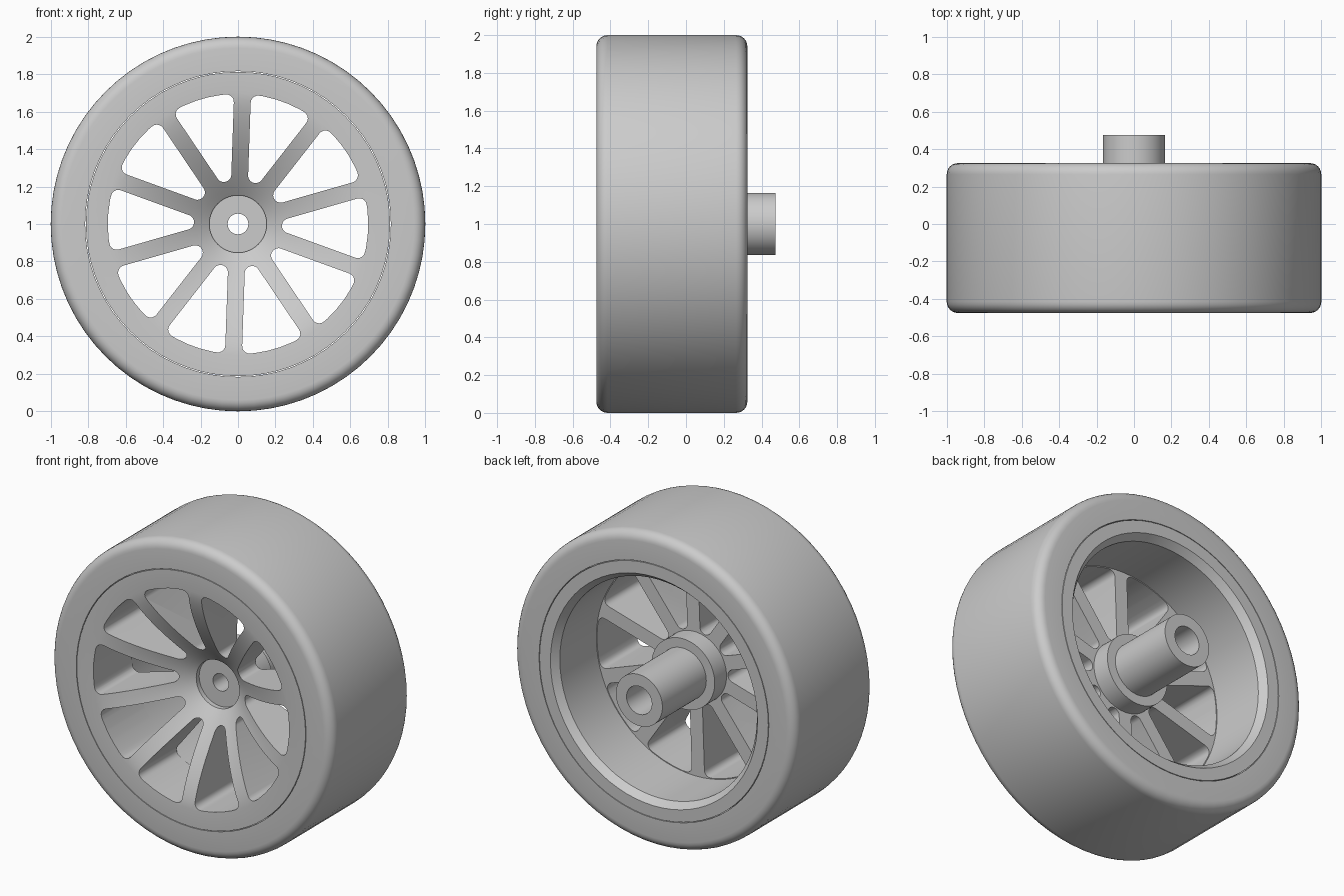
import bpy, bmesh
from math import sin, cos, tan, pi, radians
from mathutils import Matrix, Vector

cube = bpy.data.objects.get("Cube")
if cube:
    bpy.data.objects.remove(cube, do_unlink=True)

AXLE_Z = 1.0
SPOKES = 10
FRONT, BACK, SHAFT_END = -0.475, 0.325, 0.475

grey = bpy.data.materials.new("plain grey")
grey.use_nodes = True
grey.diffuse_color = (0.6, 0.6, 0.6, 1)
grey.node_tree.nodes["Principled BSDF"].inputs["Base Color"].default_value = (0.6, 0.6, 0.6, 1)


def make_object(name, bm):
    bmesh.ops.recalc_face_normals(bm, faces=bm.faces)
    mesh = bpy.data.meshes.new(name)
    bm.to_mesh(mesh)
    bm.free()
    mesh.materials.append(grey)
    obj = bpy.data.objects.new(name, mesh)
    obj.location.z = AXLE_Z
    bpy.context.collection.objects.link(obj)
    return obj


def activate(obj):
    bpy.ops.object.select_all(action="DESELECT")
    obj.select_set(True)
    bpy.context.view_layer.objects.active = obj


def lathe(name, profile, steps):
    """Revolve a closed (radius, y) profile around the axle."""
    bm = bmesh.new()
    verts = [bm.verts.new((r, y, 0)) for r, y in profile]
    edges = [bm.edges.new((v, verts[i - 1])) for i, v in enumerate(verts)]
    bmesh.ops.spin(bm, geom=verts + edges, cent=(0, 0, 0), axis=(0, 1, 0),
                   angle=2 * pi, steps=steps, use_merge=True)
    bmesh.ops.remove_doubles(bm, verts=bm.verts, dist=0.0001)
    return make_object(name, bm)


def corner(r, y, start, radius=0.06, steps=6):
    """Quarter-round points for a tyre shoulder."""
    angles = [radians(start + 90 * i / steps) for i in range(steps + 1)]
    return [(r + radius * cos(a), y + radius * sin(a)) for a in angles]


# Tyre with rounded shoulders
tyre_profile = [(0.816, BACK), (0.816, FRONT)]
tyre_profile += corner(0.94, FRONT + 0.06, -90) + corner(0.94, BACK - 0.06, 0)
tyre = lathe("tyre", tyre_profile, 72)

# Rim, dished face, hub and shaft as one turned part
DISH_R, HUB_R, DISH_DEPTH = 0.70, 0.153, 0.27
dish = [(DISH_R + (HUB_R - DISH_R) * i / 14, FRONT + DISH_DEPTH * (i / 14) ** 1.5)
        for i in range(15)]
hub = [(HUB_R, -0.175), (0.055, -0.175), (0.055, 0.1), (0.09, 0.1)]
shaft = [(0.09, SHAFT_END), (0.165, SHAFT_END), (0.165, 0.03), (0.225, 0.03)]
barrel = [(0.225, -0.09), (0.70, -0.09), (0.70, 0.28), (0.735, BACK)]
wheel = lathe("wheel_rim", [(0.812, BACK), (0.812, FRONT)] + dish + hub + shaft + barrel, 72)


# Cutter for the openings between the spokes
def window_cutter(inner=0.235, outer=0.695, half_spoke=0.045):
    bm = bmesh.new()
    half = pi / SPOKES
    inner_z = inner * tan(half) - half_spoke / cos(half)
    # the side runs parallel to the spoke, so its polar angle grows with radius
    side = half - math_asin(half_spoke / outer)
    outline = [(inner, -inner_z)]
    outline += [(outer * cos(side * t), outer * sin(side * t))
                for t in (-1, -0.6, -0.2, 0.2, 0.6, 1)]
    outline.append((inner, inner_z))
    face = bm.faces.new([bm.verts.new((x, -0.6, z)) for x, z in outline])
    extruded = bmesh.ops.extrude_face_region(bm, geom=[face])["geom"]
    bmesh.ops.translate(bm, vec=(0, 0.57, 0),
                        verts=[v for v in extruded if isinstance(v, bmesh.types.BMVert)])
    bmesh.ops.recalc_face_normals(bm, faces=bm.faces)

    # round the inner and outer corners
    for x, z, offset in ((inner, inner_z, 0.027),
                         (outer * cos(side), outer * sin(side), 0.045)):
        edges = [e for e in bm.edges
                 if all(abs(v.co.x - x) < 0.001 and abs(abs(v.co.z) - z) < 0.001
                        for v in e.verts)
                 and abs(e.verts[0].co.y - e.verts[1].co.y) > 0.1]
        bmesh.ops.bevel(bm, geom=edges, offset=offset, segments=5, profile=0.5,
                        affect="EDGES", clamp_overlap=False)

    # repeat around the axle
    first = bm.verts[:] + bm.edges[:] + bm.faces[:]
    for i in range(1, SPOKES):
        copy = bmesh.ops.duplicate(bm, geom=first)["geom"]
        bmesh.ops.rotate(bm, cent=(0, 0, 0), matrix=Matrix.Rotation(2 * pi * i / SPOKES, 3, "Y"),
                         verts=[v for v in copy if isinstance(v, bmesh.types.BMVert)])
    bmesh.ops.rotate(bm, cent=(0, 0, 0), matrix=Matrix.Rotation(radians(2), 3, "Y"),
                     verts=bm.verts)
    return make_object("window_cutter", bm)


def math_asin(value):
    return Vector((1, 0)).angle(Vector(((1 - value * value) ** 0.5, value)))


cutter = window_cutter()
cutter.hide_render = True
cut = wheel.modifiers.new("spoke_windows", "BOOLEAN")
cut.operation = "DIFFERENCE"
cut.solver = "EXACT"
cut.object = cutter
activate(wheel)
bpy.ops.object.modifier_apply(modifier=cut.name)
bpy.data.objects.remove(cutter, do_unlink=True)

# Smooth curved surfaces, keep machined edges crisp
for obj in (tyre, wheel):
    activate(obj)
    bpy.ops.object.shade_smooth_by_angle(angle=radians(30))
